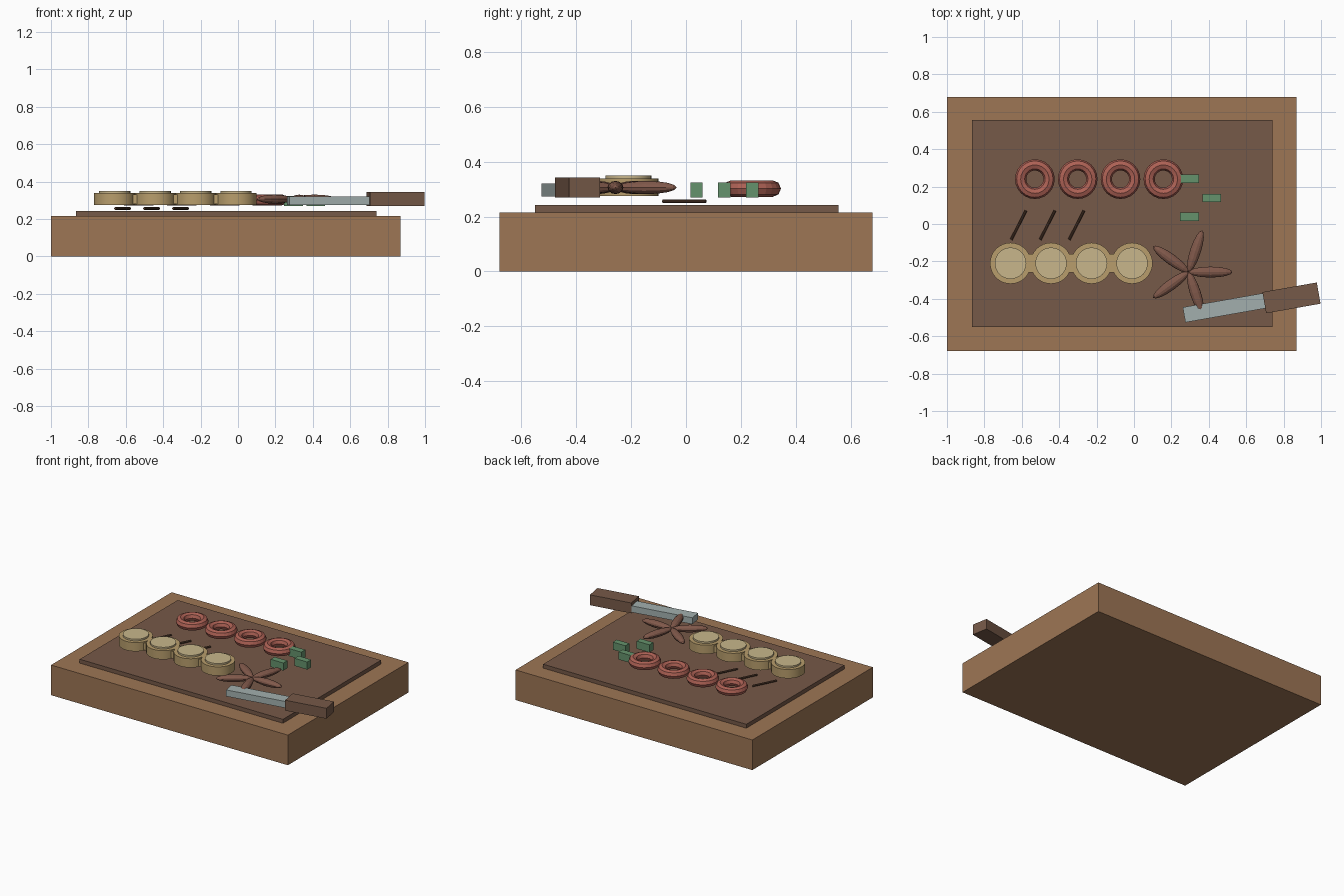
import bpy
from math import radians, cos, sin, pi

if "Cube" in bpy.data.objects:
    bpy.data.objects.remove(bpy.data.objects["Cube"])


def material(name, rgb):
    m = bpy.data.materials.new(name)
    m.diffuse_color = (*rgb, 1)
    m.use_nodes = True
    m.node_tree.nodes["Principled BSDF"].inputs["Base Color"].default_value = m.diffuse_color
    return m


WOOD = material("light_wood", (0.34, 0.18, 0.09))
DARK = material("dark_wood", (0.18, 0.10, 0.065))
RED = material("red", (0.42, 0.12, 0.09))
CREAM = material("cream", (0.58, 0.47, 0.26))
TAN = material("tan", (0.48, 0.34, 0.15))
GREEN = material("green", (0.13, 0.29, 0.15))
STEEL = material("steel", (0.36, 0.43, 0.42))
SPICE = material("spice", (0.22, 0.10, 0.07))
TWIG = material("twig", (0.10, 0.05, 0.03))


def finish(name, mat, smooth=None):
    ob = bpy.context.object
    ob.name = name
    ob.data.materials.append(mat)
    if smooth:
        bpy.ops.object.shade_smooth_by_angle(angle=radians(smooth))
    return ob


def box(name, centre, size, mat, turn=0):
    bpy.ops.mesh.primitive_cube_add(size=1, location=centre, rotation=(0, 0, radians(turn)))
    bpy.context.object.scale = size
    return finish(name, mat)


def disc(name, x, y, z0, z1, r, mat):
    bpy.ops.mesh.primitive_cylinder_add(vertices=32, radius=r, depth=z1 - z0,
                                        location=(x, y, (z0 + z1) / 2))
    return finish(name, mat, 30)


# Board and raised dark panel
box("board", (-0.065, 0, 0.1075), (1.87, 1.36, 0.215), WOOD)
box("board_panel", (-0.0625, 0.0025, 0.229), (1.605, 1.105, 0.028), DARK)

# Row of red rings
for i in range(4):
    bpy.ops.mesh.primitive_torus_add(major_radius=0.076, minor_radius=0.03,
                                     major_segments=24, minor_segments=8,
                                     location=(-0.53 + i * 0.229, 0.24, 0.302))
    finish(f"ring_{i + 1}", RED)

# Row of cream slices with a rim, joined by narrow necks
for i in range(4):
    x = -0.66 + i * 0.2165
    disc(f"slice_body_{i + 1}", x, -0.21, 0.275, 0.338, 0.11, TAN)
    disc(f"slice_top_{i + 1}", x, -0.21, 0.338, 0.35, 0.084, CREAM)
    if i < 3:
        box(f"slice_neck_{i + 1}", (x + 0.108, -0.21, 0.305), (0.04, 0.10, 0.05), TAN)

# Thin slanted sticks
for i in range(3):
    bpy.ops.mesh.primitive_cylinder_add(vertices=8, radius=0.007, depth=0.175,
                                        location=(-0.617 + i * 0.155, -0.006, 0.256),
                                        rotation=(0, pi / 2, radians(63)))
    finish(f"stick_{i + 1}", TWIG)

# Green cubes
for i, (x, y) in enumerate([(0.297, 0.241), (0.415, 0.139), (0.297, 0.038)]):
    box(f"green_piece_{i + 1}", (x, y, 0.297), (0.10, 0.045, 0.054), GREEN)

# Five-petal star spice
for i in range(5):
    a = radians(72 * i)
    bpy.ops.mesh.primitive_uv_sphere_add(segments=12, ring_count=8, radius=1,
                                         location=(0.292 + 0.117 * cos(a), -0.257 + 0.117 * sin(a), 0.306),
                                         rotation=(0, pi / 2, a))
    bpy.context.object.scale = (0.024, 0.029, 0.117)
    finish(f"star_petal_{i + 1}", SPICE)

# Knife
box("knife_blade", (0.482, -0.448, 0.297), (0.435, 0.082, 0.046), STEEL, 10)
box("knife_handle", (0.842, -0.395, 0.306), (0.295, 0.115, 0.074), DARK, 10)
